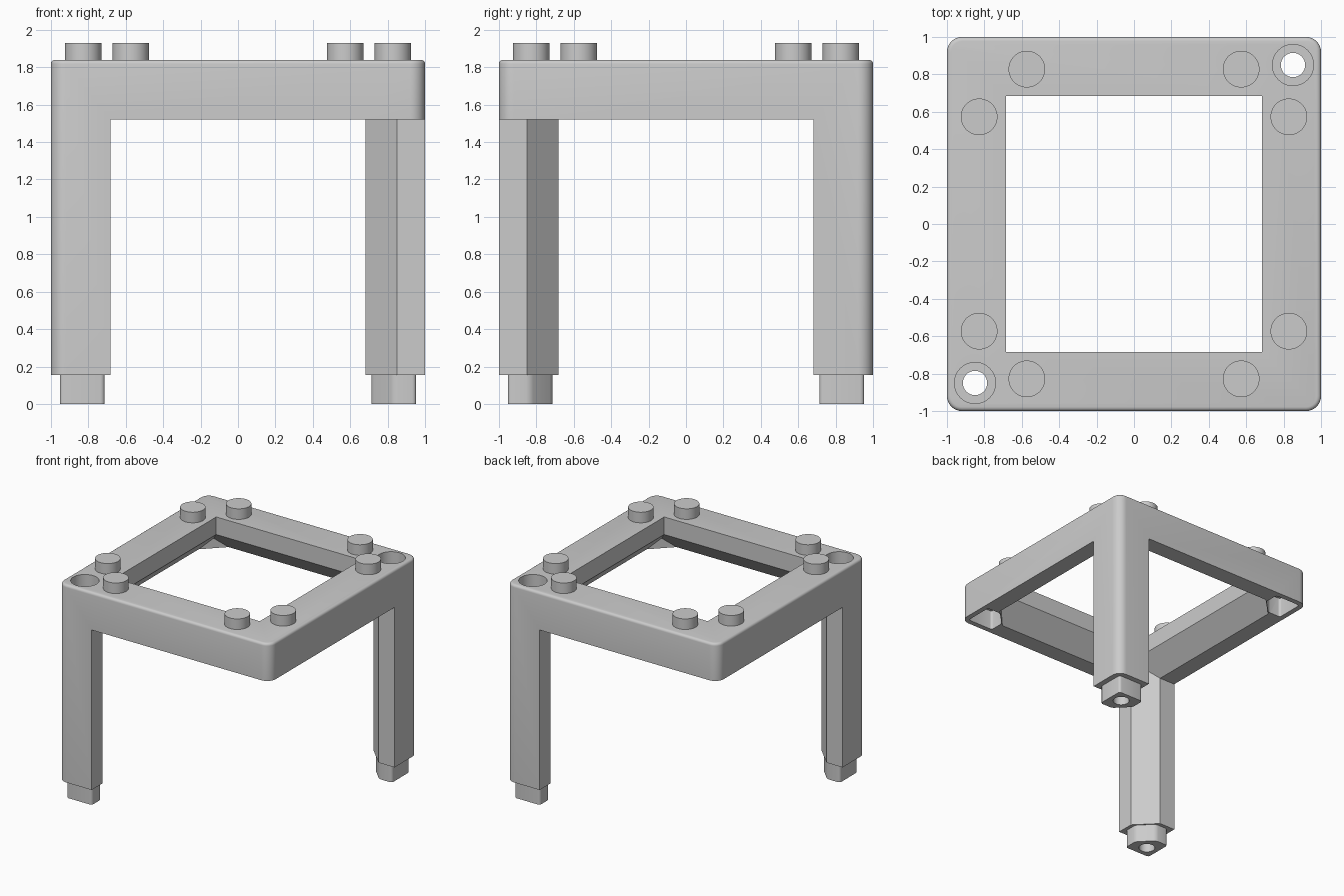
import bpy, bmesh, math
from mathutils import Matrix

cube = bpy.data.objects.get("Cube")
if cube:
    bpy.data.objects.remove(cube, do_unlink=True)

grey = bpy.data.materials.new("plain grey")
grey.use_nodes = True
GREY = (0.6, 0.6, 0.6, 1)
grey.diffuse_color = GREY
grey.node_tree.nodes["Principled BSDF"].inputs["Base Color"].default_value = GREY

TOP, RAIL_BOTTOM, LEG_BOTTOM = 1.84, 1.52, 0.155
INNER, HOLE = 0.685, 0.85
LEG_CORNERS = ((1, 1), (-1, -1))
OPEN_CORNERS = ((1, -1), (-1, 1))


def finish(bm, name):
    bmesh.ops.recalc_face_normals(bm, faces=bm.faces)
    mesh = bpy.data.meshes.new(name)
    bm.to_mesh(mesh)
    bm.free()
    obj = bpy.data.objects.new(name, mesh)
    bpy.context.collection.objects.link(obj)
    mesh.materials.append(grey)
    return obj


def upright(bm):
    return [e for e in bm.edges
            if abs(e.verts[0].co.z - e.verts[1].co.z) > 0.01
            and (e.verts[0].co - e.verts[1].co).xy.length < 0.001]


def bevel(bm, edges, width, segments):
    bmesh.ops.bevel(bm, geom=edges, offset=width, segments=segments,
                    profile=0.5, affect='EDGES')


def post(name, corner, inner, outer, cut, z0, z1, rounding=0):
    """Square post in one corner, its inward edge cut off at 45 degrees."""
    section = [(inner + cut, inner), (outer, inner), (outer, outer),
               (inner, outer), (inner, inner + cut)]
    bm = bmesh.new()
    verts = [bm.verts.new((x * corner[0], y * corner[1], z0)) for x, y in section]
    face = bm.faces.new(verts)
    ext = bmesh.ops.extrude_face_region(bm, geom=[face])["geom"]
    bmesh.ops.translate(bm, vec=(0, 0, z1 - z0),
                        verts=[v for v in ext if isinstance(v, bmesh.types.BMVert)])
    if rounding:
        bevel(bm, upright(bm), rounding, 4)
    return finish(bm, name)


def cylinder(name, x, y, radius, z0, z1):
    bm = bmesh.new()
    bmesh.ops.create_cone(bm, cap_ends=True, segments=48, radius1=radius,
                          radius2=radius, depth=z1 - z0,
                          matrix=Matrix.Translation((x, y, (z0 + z1) / 2)))
    return finish(bm, name)


def combine(target, tool, operation, keep=False):
    mod = target.modifiers.new("combine", 'BOOLEAN')
    mod.operation, mod.object, mod.solver = operation, tool, 'EXACT'
    bpy.context.view_layer.objects.active = target
    bpy.ops.object.modifier_apply(modifier=mod.name)
    if not keep:
        bpy.data.objects.remove(tool, do_unlink=True)


def smooth(obj):
    bpy.ops.object.select_all(action='DESELECT')
    obj.select_set(True)
    bpy.context.view_layer.objects.active = obj
    bpy.ops.object.shade_smooth_by_angle(angle=math.radians(35))


# Square rail ring, swept from a profile with its inner lower edge cut off
profile = [(INNER, 1.9), (1.1, 1.9), (1.1, RAIL_BOTTOM),
           (0.85, RAIL_BOTTOM), (INNER, 1.69)]
bm = bmesh.new()
rings = [[bm.verts.new((r * sx, r * sy, z)) for r, z in profile]
         for sx, sy in ((1, 1), (-1, 1), (-1, -1), (1, -1))]
n = len(profile)
for i in range(4):
    a, b = rings[i], rings[(i + 1) % 4]
    for j in range(n):
        k = (j + 1) % n
        bm.faces.new((a[j], a[k], b[k], b[j]))
frame = finish(bm, "frame_and_legs")

# Two long legs, and short socket blocks in the other corners
for corner in LEG_CORNERS:
    combine(frame, post("leg", corner, INNER - 0.003, 1.1, 0.168, LEG_BOTTOM, 1.8), 'UNION')
for corner in OPEN_CORNERS:
    combine(frame, post("block", corner, INNER, 1.1, 0.165, RAIL_BOTTOM, 1.8), 'UNION')

# Trim everything to a block with rounded corners and a softened top rim
bm = bmesh.new()
bmesh.ops.create_cube(bm, size=2)
for v in bm.verts:
    v.co.z = TOP if v.co.z > 0 else -0.5
bevel(bm, upright(bm), 0.08, 8)
bevel(bm, [e for e in bm.edges if all(v.co.z > TOP - 0.01 for v in e.verts)], 0.022, 4)
combine(frame, finish(bm, "envelope"), 'INTERSECT')

# Blind sockets below the open corners
for corner in OPEN_CORNERS:
    combine(frame, post("socket", corner, 0.71, 0.955, 0.12, 1.4, 1.69, 0.02), 'DIFFERENCE')

# Feet, and stepped screw holes running through legs and feet
for side, corner in zip(("left", "right"), LEG_CORNERS):
    foot = post(side + "_foot", corner, 0.713, 0.953, 0.12, 0, LEG_BOTTOM, 0.022)
    x, y = HOLE * corner[0], HOLE * corner[1]
    bore = cylinder("bore", x, y, 0.065, -0.2, 2.2)
    combine(foot, bore, 'DIFFERENCE', keep=True)
    combine(frame, bore, 'DIFFERENCE')
    combine(frame, cylinder("counterbore", x, y, 0.11, TOP - 0.2, 2.2), 'DIFFERENCE')
    smooth(foot)
smooth(frame)

# Eight round studs, two near each corner
for sx in (1, -1):
    for sy in (1, -1):
        for a, b in ((0.573, 0.828), (0.828, 0.573)):
            smooth(cylinder("stud", a * sx, b * sy, 0.098, TOP - 0.01, 1.93))
